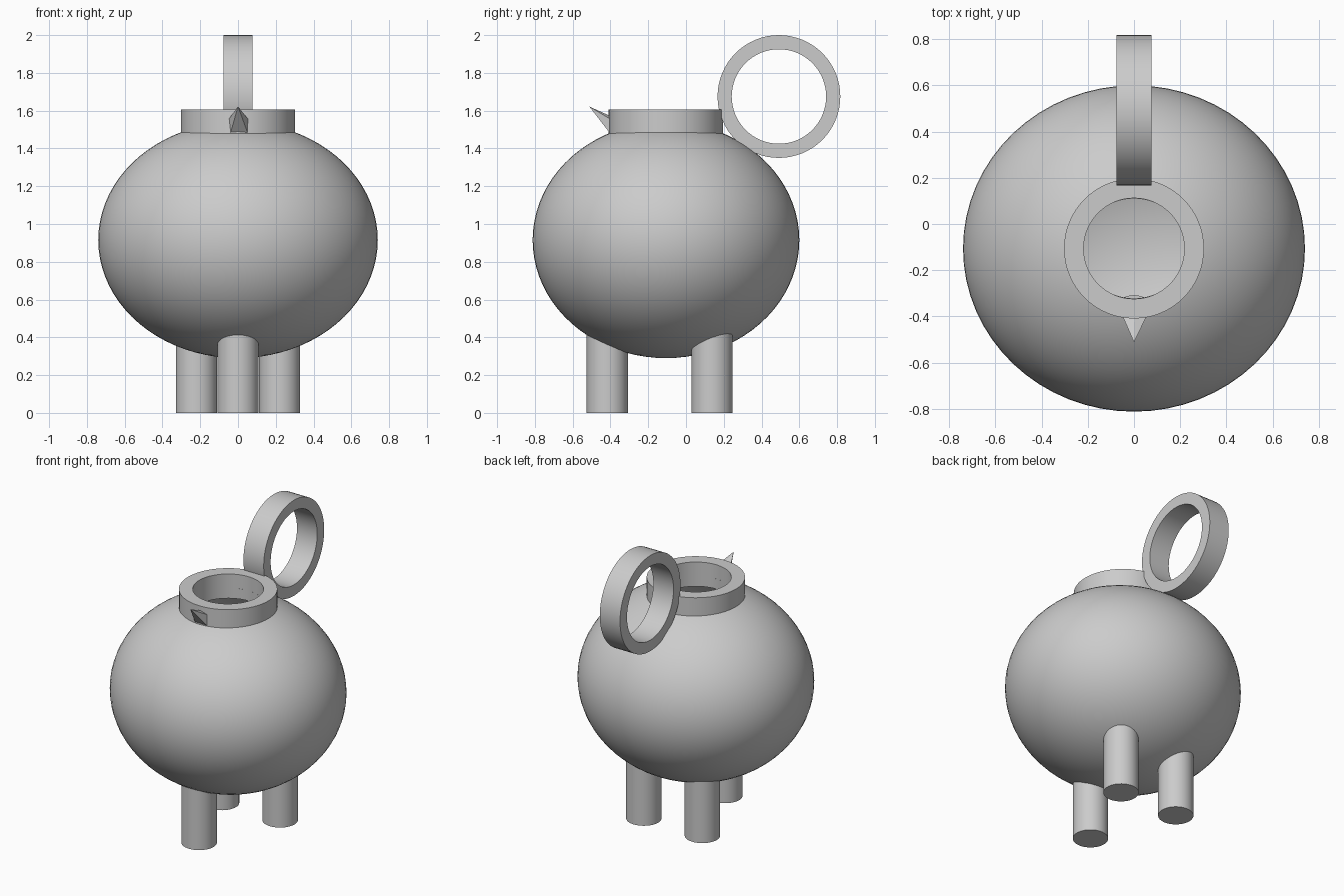
import bpy, bmesh, math
from mathutils import Matrix

if "Cube" in bpy.data.objects:
    bpy.data.objects.remove(bpy.data.objects["Cube"])

CY = -0.106  # depth of the pot's axis

grey = bpy.data.materials.new("plain grey")
grey.diffuse_color = (0.6, 0.6, 0.6, 1)
grey.use_nodes = True
grey.node_tree.nodes["Principled BSDF"].inputs["Base Color"].default_value = grey.diffuse_color


def finish(name, bm, smooth=True):
    bmesh.ops.remove_doubles(bm, verts=bm.verts, dist=1e-5)
    bmesh.ops.recalc_face_normals(bm, faces=bm.faces)
    mesh = bpy.data.meshes.new(name)
    bm.to_mesh(mesh)
    bm.free()
    mesh.materials.append(grey)
    obj = bpy.data.objects.new(name, mesh)
    bpy.context.collection.objects.link(obj)
    if smooth:
        bpy.ops.object.select_all(action='DESELECT')
        obj.select_set(True)
        bpy.context.view_layer.objects.active = obj
        bpy.ops.object.shade_smooth_by_angle(angle=math.radians(35))
    return obj


def lathe(name, profile, matrix, closed=False, segments=64):
    """Spin an (r, z) profile round the z axis, then place it."""
    bm = bmesh.new()
    verts = [bm.verts.new((r, 0, z)) for r, z in profile]
    pairs = list(zip(verts, verts[1:]))
    if closed:
        pairs.append((verts[-1], verts[0]))
    edges = [bm.edges.new(p) for p in pairs]
    bmesh.ops.spin(bm, geom=verts + edges, cent=(0, 0, 0), axis=(0, 0, 1),
                   angle=2 * math.pi, steps=segments, use_merge=True)
    bm.transform(matrix)
    return finish(name, bm)


def ring(name, outer, inner, z0, z1, matrix):
    return lathe(name, [(inner, z0), (outer, z0), (outer, z1), (inner, z1)],
                 matrix, closed=True)


# Hollow pot body, open at the top under the neck
opening = math.asin(0.306)
arc = [math.pi + (opening - math.pi) * i / 36 for i in range(37)]
lathe("pot_body", [(math.sin(a), math.cos(a)) for a in arc],
      Matrix.Translation((0, CY, 0.915)) @ Matrix.Diagonal((0.74, 0.706, 0.625, 1)))

# Neck collar
ring("neck", 0.303, 0.218, 1.44, 1.605, Matrix.Translation((0, CY, 0)))

# Upright loop handle at the back
ring("handle", 0.325, 0.25, -0.076, 0.076,
     Matrix.Translation((0, 0.492, 1.675)) @ Matrix.Rotation(math.pi / 2, 4, 'Y'))

# Three legs, poking slightly through the pot floor
for name, x, y in (("front_leg", 0, -0.417),
                   ("back_left_leg", -0.22, 0.138),
                   ("back_right_leg", 0.22, 0.138)):
    lathe(name, [(0, 0), (0.109, 0), (0.109, 0.44), (0, 0.44)],
          Matrix.Translation((x, y, 0)), segments=48)

# Small faceted pouring spout
bm = bmesh.new()
tip = bm.verts.new((0, -0.512, 1.622))
base = [bm.verts.new((x, -0.375, z)) for x, z in
        ((-0.05, 1.445), (0.065, 1.445), (0.066, 1.54), (0.005, 1.56), (-0.06, 1.54))]
bm.faces.new(base)
for i, v in enumerate(base):
    bm.faces.new((tip, v, base[(i + 1) % 5]))
finish("spout", bm, smooth=False)
